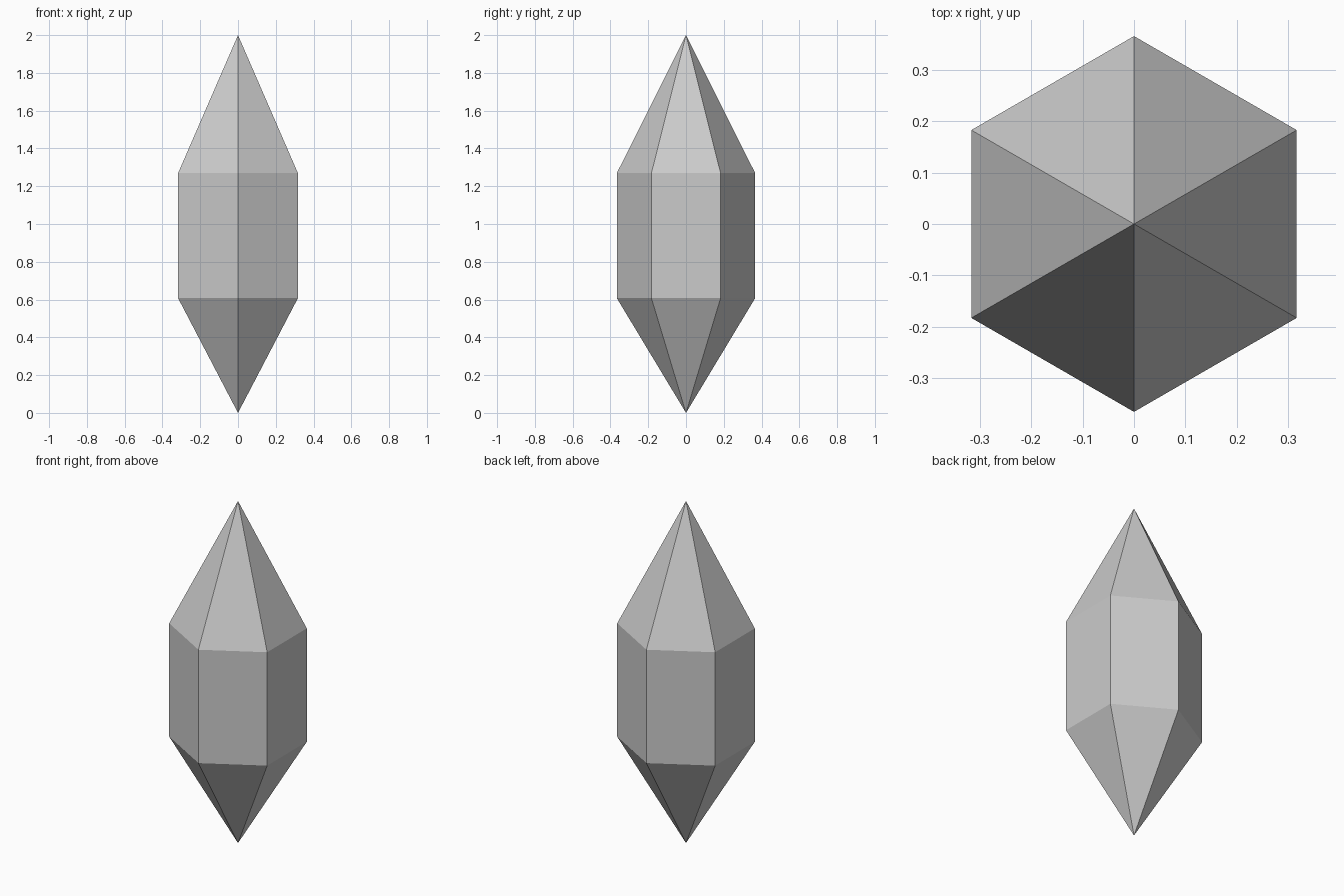
import bpy, bmesh
from math import cos, sin, pi

if "Cube" in bpy.data.objects:
    bpy.data.objects.remove(bpy.data.objects["Cube"])

SIDES = 6
RADIUS = 0.366
Z_BOTTOM, Z_LOWER, Z_UPPER, Z_TOP = 0.0, 0.607, 1.27, 2.0

bm = bmesh.new()


def ring(z):
    # hexagon with corners on the y axis
    angles = [pi / 2 + 2 * pi * i / SIDES for i in range(SIDES)]
    return [bm.verts.new((RADIUS * cos(a), RADIUS * sin(a), z)) for a in angles]


lower, upper = ring(Z_LOWER), ring(Z_UPPER)
bottom = bm.verts.new((0, 0, Z_BOTTOM))
top = bm.verts.new((0, 0, Z_TOP))

# lower point, prism wall and upper point of each facet column
for i in range(SIDES):
    j = (i + 1) % SIDES
    bm.faces.new((bottom, lower[j], lower[i]))
    bm.faces.new((lower[i], lower[j], upper[j], upper[i]))
    bm.faces.new((upper[i], upper[j], top))

bmesh.ops.recalc_face_normals(bm, faces=bm.faces)
mesh = bpy.data.meshes.new("crystal")
bm.to_mesh(mesh)
bm.free()
bpy.context.collection.objects.link(bpy.data.objects.new("crystal", mesh))
